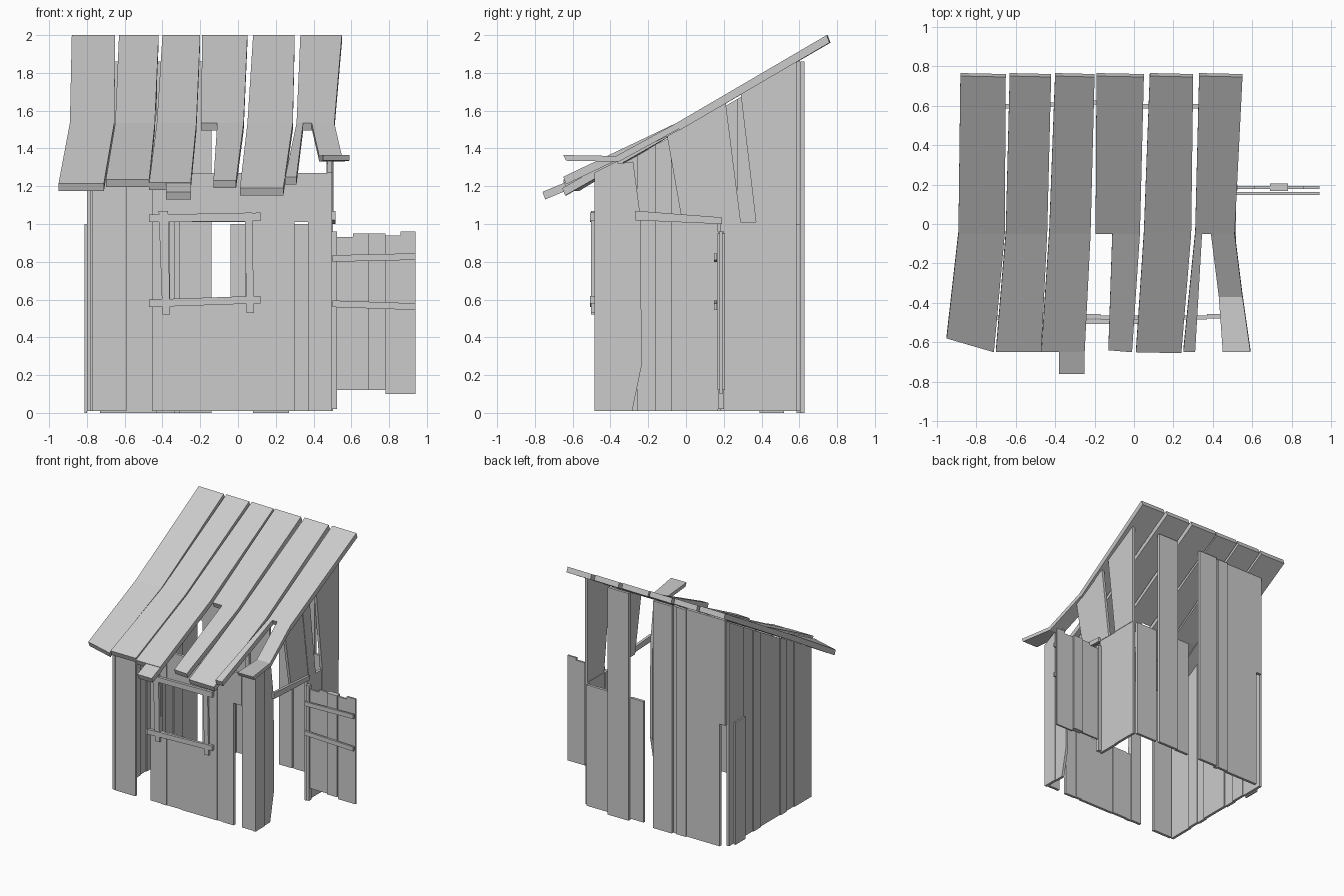
import bpy
import bmesh

cube = bpy.data.objects.get("Cube")
if cube:
    bpy.data.objects.remove(cube, do_unlink=True)

wood = bpy.data.materials.new("weathered grey")
wood.use_nodes = True
GREY = (0.6, 0.6, 0.6, 1)
wood.diffuse_color = GREY
wood.node_tree.nodes["Principled BSDF"].inputs["Base Color"].default_value = GREY

THICK = 0.022


def finish(name, bm):
    bmesh.ops.recalc_face_normals(bm, faces=bm.faces)
    mesh = bpy.data.meshes.new(name)
    bm.to_mesh(mesh)
    bm.free()
    mesh.materials.append(wood)
    bpy.context.collection.objects.link(bpy.data.objects.new(name, mesh))


def slab(name, outline, axis, start, depth=THICK):
    """Extrude a flat outline along x (outline in y, z) or y (outline in x, z)."""
    bm = bmesh.new()
    rings = []
    for d in (start, start + depth):
        rings.append([bm.verts.new((d, u, z) if axis == "x" else (u, d, z))
                      for u, z in outline])
    near, far = rings
    bm.faces.new(near)
    bm.faces.new(far)
    for i in range(len(outline)):
        j = (i + 1) % len(outline)
        bm.faces.new((near[i], near[j], far[j], far[i]))
    finish(name, bm)


def board(name, u0, u1, z0, z1, axis, start, depth=THICK):
    slab(name, [(u0, z0), (u1, z0), (u1, z1), (u0, z1)], axis, start, depth)


def roof_plank(name, rows, depth=0.04):
    """Bent plank; each row is left x, y, right x, y and top height."""
    bm = bmesh.new()
    sections = []
    for xl, yl, xr, yr, z in rows:
        sections.append([bm.verts.new(p) for p in (
            (xl, yl, z), (xr, yr, z), (xr, yr + 0.015, z - depth), (xl, yl + 0.015, z - depth))])
    for a, b in zip(sections, sections[1:]):
        for i in range(4):
            j = (i + 1) % 4
            bm.faces.new((a[i], a[j], b[j], b[i]))
    bm.faces.new(sections[0])
    bm.faces.new(sections[-1])
    finish(name, bm)


def under_roof(y):
    """Height of the roof underside."""
    return 1.49 + (y + 0.05) * (0.58 if y > -0.05 else 0.5)


# Front wall: window and two narrow slots stay open
FRONT = -0.485
SILL, HEAD, EAVE = 0.6, 1.01, 1.27
for i, (a, b) in enumerate([(-0.77, -0.59), (-0.455, -0.36), (0.04, 0.15),
                            (0.15, 0.2), (0.2, 0.3), (0.37, 0.475)]):
    board(f"front_plank_{i}", a, b, 0.01, EAVE, "y", FRONT + 0.006 * (i % 2))
for i, (a, b) in enumerate([(-0.36, -0.31), (-0.31, -0.17), (-0.17, 0.04)]):
    board(f"below_window_plank_{i}", a, b, 0.01, SILL, "y", FRONT + 0.006 * (i % 2))
    board(f"above_window_plank_{i}", a, b, HEAD, EAVE, "y", FRONT + 0.006 * (i % 2))
board("slot_top_plank", 0.3, 0.37, HEAD, EAVE, "y", FRONT)

# Window frame of crossed battens
slab("window_bottom_bar", [(-0.47, 0.56), (0.12, 0.58), (0.12, 0.62), (-0.47, 0.6)], "y", -0.507)
slab("window_top_bar", [(-0.47, 1.01), (0.12, 1.015), (0.12, 1.06), (-0.47, 1.05)], "y", -0.507)
slab("window_left_bar", [(-0.4, 0.52), (-0.36, 0.52), (-0.37, 1.07), (-0.42, 1.07)], "y", -0.502)
slab("window_right_bar", [(0.045, 0.53), (0.085, 0.53), (0.075, 1.06), (0.035, 1.06)], "y", -0.502)

# Back wall: broken and missing planks, two of them nailed on the outside
BACK, TOP = 0.585, 1.86
for i, (a, b, z0, z1, out) in enumerate([
        (-0.78, -0.73, 1, TOP, 0), (-0.73, -0.43, 0, TOP, 0), (-0.43, -0.34, 0, TOP, 0.01),
        (-0.34, -0.31, 0, TOP, 0), (-0.31, -0.14, 0, TOP, 0.02), (-0.04, 0.08, 0.01, 1, 0),
        (0.08, 0.27, 0, TOP, 0.02), (0.28, 0.475, 0.01, 1, 0)]):
    board(f"back_plank_{i}", a, b, z0, z1, "y", BACK + out)


def side_plank(name, y0, y1, x, z0=0.01, lean=0.0, drop=0.0):
    """Side plank with its top cut along the roof."""
    t0, t1 = y0 + lean, y1 + (lean if y1 < BACK else 0)
    slab(name, [(y0, z0), (y1, z0), (t1, under_roof(t1) - drop),
                (t0, under_roof(t0) - drop)], "x", x)


# Closed side wall
LEFT = -0.8
for i, (a, b) in enumerate([(-0.48, -0.26), (-0.26, -0.16), (-0.16, -0.08), (-0.08, 0.17),
                            (0.17, 0.27), (0.27, 0.39), (0.39, BACK)]):
    side_plank(f"side_plank_{i}", a, b, LEFT + 0.008 * (i % 2), drop=0.015)
board("side_patch_plank", 0.39, 0.52, 0, 1, "x", LEFT - 0.012, 0.012)

# Door-side wall: posts, splintered jamb and leaning planks above the doorway
RIGHT = 0.475
side_plank("corner_plank", -0.485, -0.36, RIGHT)
slab("splintered_jamb", [(-0.36, 0.01), (-0.285, 0.01), (-0.235, 0.25), (-0.24, 1.03),
                         (-0.28, 1.33), (-0.36, 1.32)], "x", RIGHT - 0.006)
for i, (a, b) in enumerate([(0.18, 0.37), (0.37, BACK)]):
    board(f"rear_side_plank_{i}", a, b, 0.01, HEAD, "x", RIGHT + 0.005 * i)
for i, (a, b) in enumerate([(-0.02, 0.2), (0.2, 0.29), (0.37, BACK)]):
    side_plank(f"upper_side_plank_{i}", a, b, RIGHT + 0.004 * i, HEAD, -0.08)
slab("door_lintel", [(-0.27, 1.02), (0.19, 1), (0.19, 1.035), (-0.27, 1.07)], "x", 0.495)
board("hinge_post", 0.17, 0.2, 0.02, 0.96, "x", 0.495, 0.03)

# Open door with two battens
edges = [0.5, 0.61, 0.69, 0.78, 0.86, 0.94]
tops = [0.93, 0.95, 0.95, 0.94, 0.96]
for i, top in enumerate(tops):
    thick = 0.04 if i == 2 else 0.015
    board(f"door_plank_{i}", edges[i], edges[i + 1], 0.12 if i < 3 else 0.1, top,
          "y", 0.186 - thick / 2, thick)
for name, za, zb in (("upper", 0.8, 0.81), ("lower", 0.56, 0.545)):
    slab(f"door_{name}_batten", [(0.5, za), (0.94, zb), (0.94, zb + 0.035), (0.5, za + 0.035)],
         "y", 0.147, 0.016)

# Roof planks, bent at the middle and broken at the eave
RIDGE, BEND = 2.0, 1.535


def run(a, b, c, d, mid=-0.05):
    """Upper straight part of a roof plank: ridge edges then bend edges."""
    return [(a, 0.75, b, 0.745, RIDGE), (c, mid, d, mid, BEND)]


roof_plank("roof_plank_0", run(-0.88, -0.65, -0.89, -0.655)
           + [(-0.95, -0.58, -0.71, -0.65, 1.215)])
roof_plank("roof_plank_1", run(-0.63, -0.42, -0.65, -0.44) + [(-0.7, -0.65, -0.47, -0.65, 1.235)])
roof_plank("roof_plank_2", run(-0.4, -0.2, -0.43, -0.22) + [(-0.47, -0.65, -0.25, -0.65, 1.22)])
roof_plank("roof_plank_2_tail", [(-0.38, -0.64, -0.25, -0.64, 1.22),
                                 (-0.38, -0.76, -0.25, -0.76, 1.17)])
roof_plank("roof_plank_3", run(-0.19, 0.05, -0.195, 0.03))
roof_plank("roof_plank_3_tail", [(-0.11, -0.05, 0.03, -0.05, BEND),
                                 (-0.13, -0.64, -0.01, -0.65, 1.23)])
roof_plank("roof_plank_4", run(0.08, 0.3, 0.05, 0.29) + [(0.01, -0.65, 0.24, -0.655, 1.19)])
roof_plank("roof_plank_5", run(0.33, 0.55, 0.31, 0.51))
roof_plank("roof_plank_5_sliver", [(0.31, -0.05, 0.345, -0.05, BEND),
                                   (0.25, -0.65, 0.31, -0.65, 1.25)])
roof_plank("roof_plank_5_flap", [(0.39, -0.05, 0.51, -0.05, BEND),
                                 (0.43, -0.37, 0.55, -0.37, 1.36),
                                 (0.45, -0.65, 0.59, -0.65, 1.365)], 0.03)
